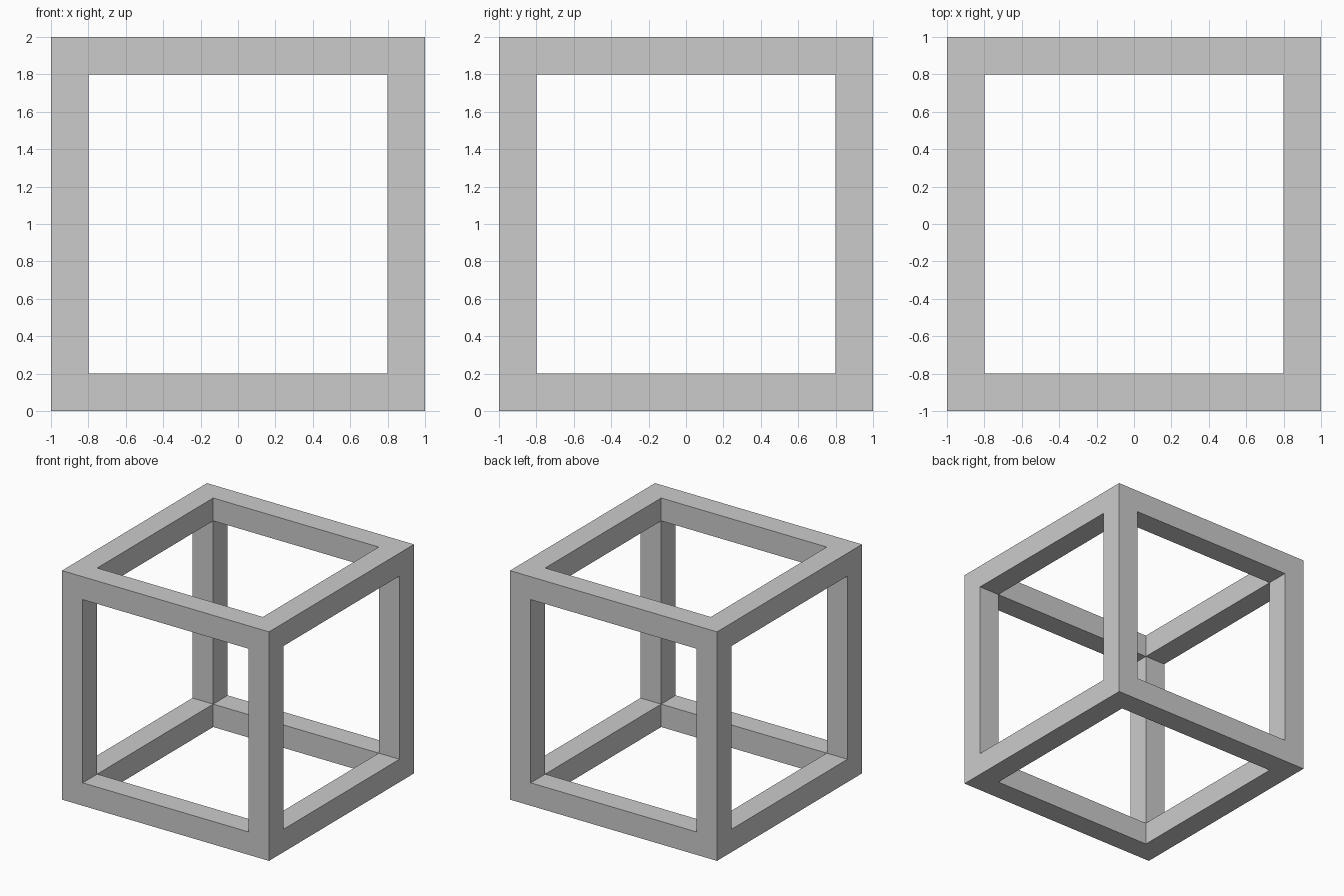
import bpy
import bmesh
from mathutils import Matrix

if "Cube" in bpy.data.objects:
    bpy.data.objects.remove(bpy.data.objects["Cube"])

SIZE = 2.0
BAR = 0.2

# Solid cube standing on the floor
bm = bmesh.new()
bmesh.ops.create_cube(bm, size=SIZE, matrix=Matrix.Translation((0, 0, SIZE / 2)))

# Square opening in each side, pushed in by one bar thickness
openings = bm.faces[:]
bmesh.ops.inset_individual(bm, faces=openings, thickness=BAR, use_even_offset=True)
inner = bmesh.ops.extrude_discrete_faces(bm, faces=openings)["faces"]
for face in inner:
    face.normal_update()
    bmesh.ops.translate(bm, verts=face.verts[:], vec=-face.normal * BAR)

# Open the middle and join the inner corners into twelve square bars
bmesh.ops.delete(bm, geom=inner, context='FACES')
bmesh.ops.remove_doubles(bm, verts=bm.verts[:], dist=0.001)
bmesh.ops.recalc_face_normals(bm, faces=bm.faces[:])

mesh = bpy.data.meshes.new("cube_frame")
bm.to_mesh(mesh)
bm.free()
bpy.context.collection.objects.link(bpy.data.objects.new("cube_frame", mesh))
